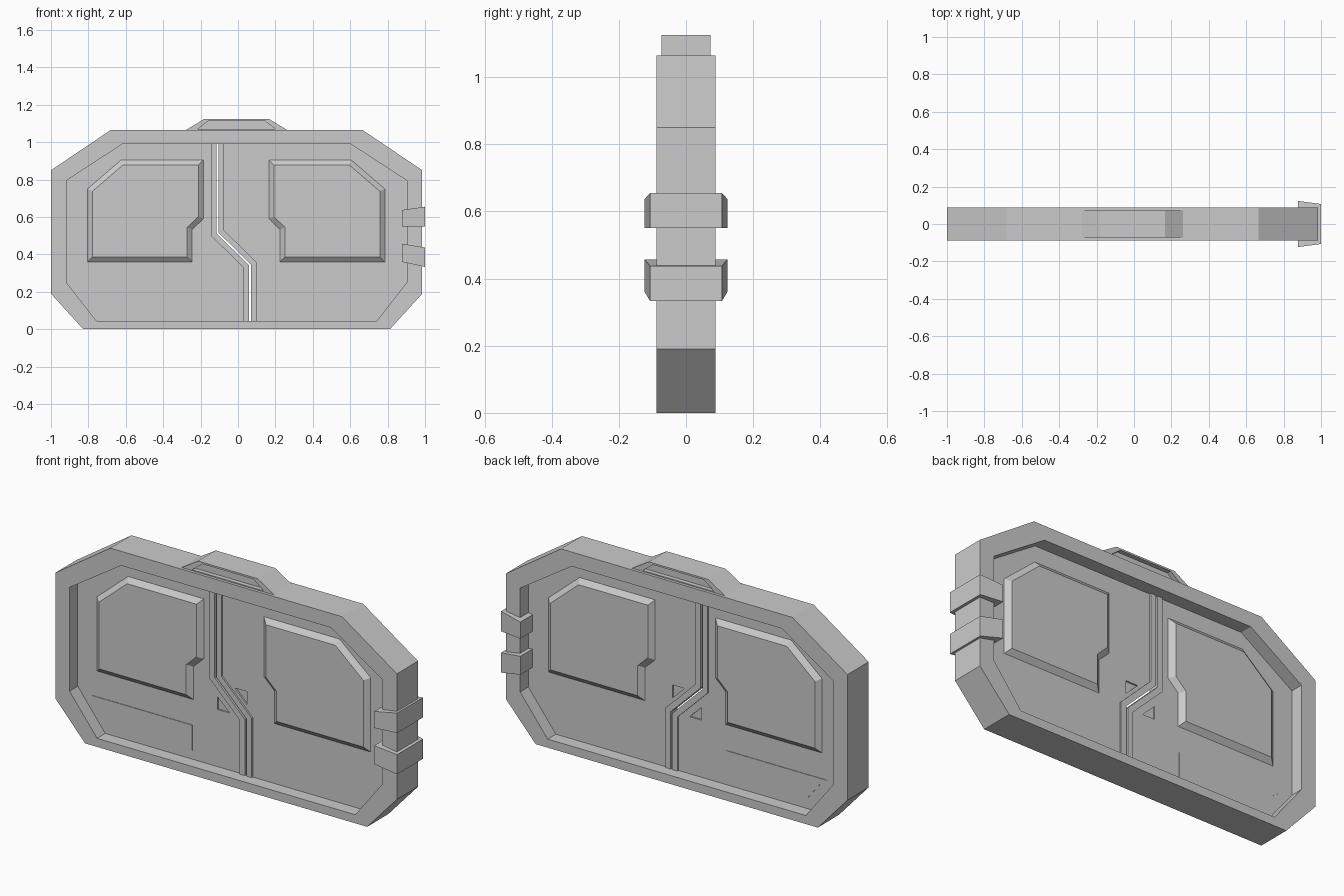
import bpy, bmesh
from mathutils import Vector

if "Cube" in bpy.data.objects:
    bpy.data.objects.remove(bpy.data.objects["Cube"])

CX = -0.0075   # centre line of the door body


def loft(name, loops, closed=False):
    """Skin equal-length (points, y) outlines; cap the ends unless closed."""
    bm = bmesh.new()
    rings = [[bm.verts.new((x, y, z)) for x, z in pts] for pts, y in loops]
    n = len(rings[0])
    pairs = list(zip(rings, rings[1:])) + ([(rings[-1], rings[0])] if closed else [])
    for a, b in pairs:
        for i in range(n):
            j = (i + 1) % n
            bm.faces.new((a[i], a[j], b[j], b[i]))
    if not closed:
        bm.faces.new(rings[0])
        bm.faces.new(rings[-1])
    bmesh.ops.recalc_face_normals(bm, faces=bm.faces)
    me = bpy.data.meshes.new(name)
    bm.to_mesh(me)
    bm.free()
    ob = bpy.data.objects.new(name, me)
    bpy.context.collection.objects.link(ob)
    return ob


def prism(name, pts, y0, y1):
    return loft(name, [(pts, y0), (pts, y1)])


def mirrored(half):
    """Complete a symmetric outline from its right half (distance, z)."""
    return [(CX + x, z) for x, z in half] + [(CX - x, z) for x, z in reversed(half)]


def inset(pts, d):
    """Offset a counter-clockwise outline inwards by d."""
    out = []
    for i, p in enumerate(pts):
        p, a, b = Vector(p), Vector(pts[i - 1]), Vector(pts[(i + 1) % len(pts)])
        u, v = (p - a).normalized(), (b - p).normalized()
        n1, n2 = Vector((-u.y, u.x)), Vector((-v.y, v.x))
        out.append(tuple(p + (n1 + n2) * d / (1 + n1.dot(n2))))
    return out


def recess(ob, pts, y_floor):
    """Sink an outline into both faces of ob down to y = -/+ y_floor."""
    for s in (-1, 1):
        cutter = prism("cutter", pts, s * y_floor, s * 0.2)
        cutter.hide_render = True
        mod = ob.modifiers.new("recess", 'BOOLEAN')
        mod.object = cutter
        mod.solver = 'EXACT'
        bpy.context.view_layer.objects.active = ob
        bpy.ops.object.modifier_apply(modifier=mod.name)
        bpy.data.objects.remove(cutter)


# outer frame with eight-sided opening
outer = mirrored([(0.82, 0), (0.9925, 0.19), (0.9925, 0.85), (0.673, 1.065)])
inner = mirrored([(0.75, 0.045), (0.91, 0.25), (0.91, 0.795), (0.61, 0.99)])
F = 0.088
loft("door_frame", [(outer, -F), (outer, F), (inner, F), (inner, -F)], closed=True)

# cranked seam between the two leaves, offset sideways by d
D = 0.02


def seam(d):
    k = 0.414 * d
    return [(-0.11 + d, 0.995), (-0.11 + d, 0.515 + k),
            (0.065 + d, 0.343 + k), (0.065 + d, 0.04)]


# door leaves, edges tucked slightly into the frame
big = inset(inner, -0.006)
right = prism("right_leaf", seam(0.005) + big[0:4], -D, D)
left = prism("left_leaf", seam(-0.005)[::-1] + big[4:8], -D, D)

# triangular marks sunk beside the seam
recess(right, [(-0.005, 0.485), (0.065, 0.417), (0.065, 0.485)], D - 0.008)
recess(left, [(-0.105, 0.412), (-0.105, 0.345), (-0.035, 0.345)], D - 0.008)

# raised trim along both sides of the seam
for side, s in (("right", 1), ("left", -1)):
    prism(side + "_seam_trim", seam(0.005 * s) + seam(0.035 * s)[::-1], -D - 0.009, D + 0.009)

# raised bevelled panels on both faces of each leaf
half = [(0.235, 0.36), (0.795, 0.36), (0.795, 0.75), (0.615, 0.905),
        (0.175, 0.905), (0.175, 0.59), (0.235, 0.533)]
for side, s in (("right", 1), ("left", -1)):
    pts = [(-0.01 + s * x, z) for x, z in half][::s]
    top = inset(pts, 0.027)
    P = D + 0.022
    loft(side + "_panel", [(top, -P), (pts, -D), (pts, D), (top, P)])

# thin, nearly flush lower plate
prism("lower_plate", [(-0.715, 0.093), (-0.25, 0.093), (-0.25, 0.225),
                      (-0.835, 0.225), (-0.8, 0.2)], -D - 0.003, D + 0.003)

# top housing with recessed faces
housing = prism("top_housing", mirrored([(0.272, 1.064), (0.172, 1.125)]), -0.073, 0.073)
recess(housing, mirrored([(0.208, 1.07), (0.148, 1.116)]), 0.05)

# tapered clamps on the right edge
for name, z_in, z_out in (("upper_clamp", (0.55, 0.637), (0.55, 0.655)),
                          ("lower_clamp", (0.36, 0.457), (0.333, 0.437))):
    ob = prism(name, [(0.877, z_in[0]), (1.0, z_out[0]),
                      (1.0, z_out[1]), (0.877, z_in[1])], -0.123, 0.123)
    for v in ob.data.vertices:
        if v.co.x > 0.95:
            v.co.y *= 0.107 / 0.123
